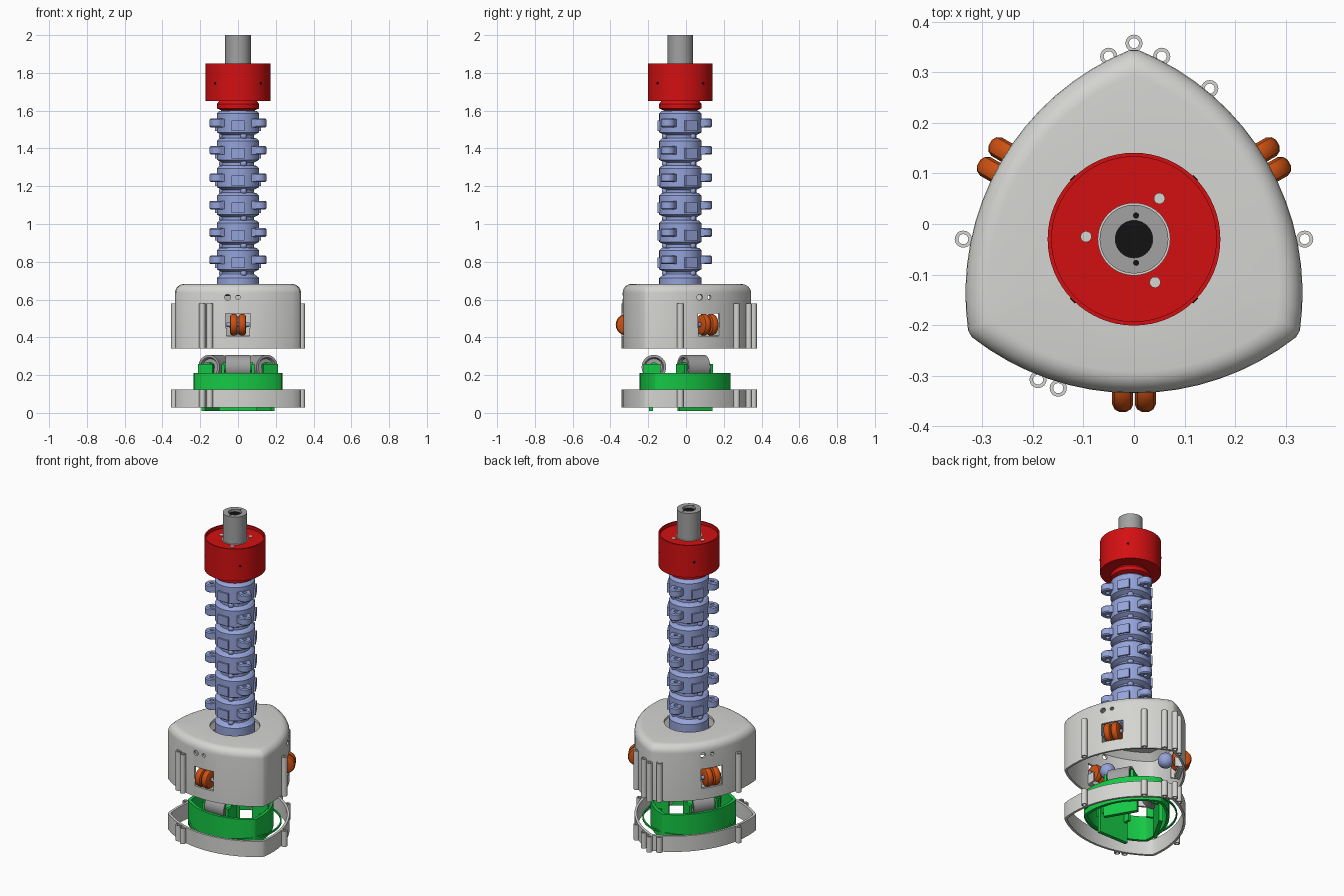
import bpy, bmesh, math
from mathutils import Matrix, Vector

if "Cube" in bpy.data.objects:
    bpy.data.objects.remove(bpy.data.objects["Cube"])

T = Matrix.Translation
AXIS = T((0, -0.03, 0))
LIE = Matrix.Rotation(math.pi / 2, 4, 'X')      # turns a z axis into a y axis
SIDES = (30, 150, 270)                          # middles of the curved sides
CORNERS = (90, 210, 330)
made = []


def material(name, r, g, b):
    m = bpy.data.materials.new(name)
    m.use_nodes = True
    m.diffuse_color = (r, g, b, 1)
    m.node_tree.nodes["Principled BSDF"].inputs["Base Color"].default_value = (r, g, b, 1)
    return m


SHELL = material("light_grey", 0.66, 0.66, 0.64)
METAL = material("mid_grey", 0.36, 0.36, 0.36)
RED = material("red", 0.65, 0.005, 0.006)
BLUE = material("soft_blue", 0.30, 0.37, 0.70)
ORANGE = material("orange", 0.60, 0.08, 0.006)
GREEN = material("green", 0.008, 0.58, 0.06)
BLACK = material("black", 0.006, 0.006, 0.006)


def finish(name, bm, mat):
    bmesh.ops.recalc_face_normals(bm, faces=bm.faces)
    mesh = bpy.data.meshes.new(name)
    bm.to_mesh(mesh)
    bm.free()
    mesh.materials.append(mat)
    ob = bpy.data.objects.new(name, mesh)
    bpy.context.collection.objects.link(ob)
    made.append(ob)
    return ob


def bridge(bm, rings, closed):
    """Join rings of points with quads; cap the ends unless closed."""
    loops = [[bm.verts.new(p) for p in r] for r in rings]
    pairs = list(zip(loops, loops[1:])) + ([(loops[-1], loops[0])] if closed else [])
    n = len(loops[0])
    for a, b in pairs:
        for i in range(n):
            j = (i + 1) % n
            bm.faces.new((a[i], a[j], b[j], b[i]))
    if not closed:
        bm.faces.new(loops[0])
        bm.faces.new(loops[-1])


def lathe(bm, profile, mx=AXIS, segs=32, closed=False):
    turn = [2 * math.pi * i / segs for i in range(segs)]
    bridge(bm, [[mx @ Vector((r * math.cos(t), r * math.sin(t), z)) for t in turn]
                for r, z in profile], closed)


def rod(bm, r, z0, z1, mx=AXIS, segs=20):
    lathe(bm, [(r, z0), (r, z1)], mx, segs)


def box(bm, size, mx):
    bmesh.ops.create_cube(bm, size=1, matrix=mx @ Matrix.Diagonal((*size, 1)))


def spot(deg, r, z):
    """Place on the axis circle: local x points outward, y along the circle."""
    return AXIS @ Matrix.Rotation(math.radians(deg), 4, 'Z') @ T((r, 0, z))


# Rounded three-sided outline made of three arcs
OUTLINE = []
for deg in SIDES:
    for i in range(17):
        t = 0.665 * (i / 8 - 1)
        OUTLINE.append(Matrix.Rotation(math.radians(deg), 3, 'Z')
                       @ Vector((0.52 * math.cos(t) - 0.215, 0.52 * math.sin(t), 0)))


def tri(scale, z):
    return [AXIS @ (p * scale + Vector((0, 0, z))) for p in OUTLINE]


def circle(r, z):
    return [AXIS @ (p.normalized() * r + Vector((0, 0, z))) for p in OUTLINE]


# Upper housing: open shell with a filleted top and a central opening
bm = bmesh.new()
fillet = [(1 - 0.14 * (1 - math.cos(a)), 0.635 + 0.047 * math.sin(a))
          for a in [math.pi / 2 * i / 6 for i in range(7)]]
bridge(bm, [tri(1, 0.34)] + [tri(*f) for f in fillet]
       + [circle(0.14, 0.682), circle(0.14, 0.667), tri(0.86, 0.667),
          tri(0.96, 0.63), tri(0.96, 0.34)], True)
housing = finish("upper_housing", bm, SHELL)

# Wheel windows and screw holes cut through the shell
bm = bmesh.new()
for deg in SIDES:
    box(bm, (0.1, 0.13, 0.12), spot(deg, 0.3, 0.467))
    for y, r in ((-0.055, 0.016), (0, 0.011)):
        rod(bm, r, -0.06, 0.06, spot(deg, 0.3, 0.612) @ T((0, y, 0))
            @ Matrix.Rotation(math.pi / 2, 4, 'Y'), 16)
cutter = finish("window_cutter", bm, SHELL)
made.remove(cutter)
cutter.hide_render = True
mod = housing.modifiers.new("windows", 'BOOLEAN')
mod.object = cutter
mod.solver = 'EXACT'
graph = bpy.context.evaluated_depsgraph_get()
cut_mesh = bpy.data.meshes.new_from_object(housing.evaluated_get(graph))
housing.modifiers.clear()
housing.data = cut_mesh
bpy.data.objects.remove(cutter)

# Lower ring
bm = bmesh.new()
bridge(bm, [tri(1, 0.028), tri(1, 0.125), tri(0.955, 0.125), tri(0.955, 0.028)], True)
finish("lower_ring", bm, SHELL)

# Screw bosses on both shells
BOSSES = [(0, 0.358), (-0.05, 0.332), (0.055, 0.332), (0.15, 0.268),
          (0.338, -0.03), (-0.338, -0.03), (-0.19, -0.308), (-0.15, -0.325)]
for name, z0, z1 in (("upper_bosses", 0.34, 0.58), ("lower_bosses", 0.028, 0.125)):
    bm = bmesh.new()
    for x, y in BOSSES:
        lathe(bm, [(0.017, z0), (0.017, z1), (0.01, z1), (0.01, z0)], T((x, y, 0)), 16, True)
    finish(name, bm, SHELL)

# Wheels: twin rounded tyres, blue hubs and small brackets
tyre = [(0.012, -0.021), (0.042, -0.021), (0.052, -0.016), (0.057, -0.007),
        (0.057, 0.007), (0.052, 0.016), (0.042, 0.021), (0.012, 0.021)]
tyres, hubs, brackets = bmesh.new(), bmesh.new(), bmesh.new()
for deg in SIDES:
    at = spot(deg, 0.285, 0.467)
    for y in (-0.0225, 0.0225):
        lathe(tyres, tyre, at @ T((0, y, 0)) @ LIE, 24)
    rod(hubs, 0.012, -0.06, 0.06, at @ LIE)
    bmesh.ops.create_uvsphere(hubs, u_segments=20, v_segments=12, radius=0.045,
                              matrix=spot(deg, 0.2, 0.46))
    box(brackets, (0.03, 0.13, 0.025), spot(deg, 0.275, 0.397))
    for y in (-0.066, 0.066):
        box(brackets, (0.06, 0.008, 0.06), spot(deg, 0.27, 0.42) @ T((0, y, 0)))
finish("wheels", tyres, ORANGE)
finish("wheel_hubs", hubs, BLUE)
finish("wheel_brackets", brackets, SHELL)

# Motors lying along each side, with recessed ends
motors, cradle = bmesh.new(), bmesh.new()
for deg in SIDES:
    at = spot(deg, 0.14, 0.242)
    lathe(motors, [(0.028, -0.05), (0.045, -0.05), (0.052, -0.065), (0.065, -0.065),
                   (0.065, 0.065), (0.052, 0.065), (0.045, 0.05), (0.028, 0.05)], at @ LIE)
    # Green cradle: axle, mounting plate and side arms
    rod(cradle, 0.025, -0.08, 0.08, at @ LIE)
    box(cradle, (0.022, 0.2, 0.17), spot(deg, 0.155, 0.095))
    for y in (-0.08, 0.08):
        box(cradle, (0.09, 0.016, 0.13), spot(deg, 0.15, 0.195) @ T((0, y, 0)))
finish("motors", motors, METAL)
bridge(cradle, [tri(0.705, 0.06), tri(0.705, 0.212), tri(0.65, 0.212), tri(0.65, 0.06)], True)
lathe(cradle, [(0.262, 0.09), (0.262, 0.1), (0.254, 0.1), (0.254, 0.09)], AXIS, 64, True)
finish("motor_cradle", cradle, GREEN)

# Spine: stacked segments with three eyelets and three small tabs each
spine = bmesh.new()
for k in range(6):
    z = 0.81 + 0.145 * k
    lathe(spine, [(0.085, -0.078), (0.085, -0.064), (0.112, -0.05), (0.112, 0.05),
                  (0.1, 0.062), (0.085, 0.066), (0.085, 0.07)], AXIS @ T((0, 0, z)), 40)
    for deg in CORNERS:
        lathe(spine, [(0.032, -0.023), (0.038, -0.017), (0.038, 0.017), (0.032, 0.023),
                      (0.012, 0.023), (0.012, -0.023)], spot(deg, 0.13, z), 20, True)
        for y in (-0.028, 0.028):
            box(spine, (0.08, 0.018, 0.042), spot(deg, 0.09, z) @ T((0, y, 0)))
    for deg in SIDES:
        box(spine, (0.06, 0.07, 0.055), spot(deg, 0.09, z - 0.015))
        bmesh.ops.create_uvsphere(spine, u_segments=12, v_segments=8, radius=0.018,
                                  matrix=spot(deg + 20, 0.085, z - 0.07))
lathe(spine, [(0.085, 0.62), (0.112, 0.63), (0.112, 0.715), (0.085, 0.735)], AXIS, 40)
finish("spine", spine, BLUE)

# Red collar with a shallow recess on top
bm = bmesh.new()
lathe(bm, [(0.085, 1.6), (0.112, 1.612), (0.112, 1.635), (0.1, 1.652), (0.171, 1.652),
           (0.171, 1.85), (0.163, 1.85), (0.163, 1.83), (0.05, 1.83)], AXIS, 64)
finish("collar", bm, RED)
bm = bmesh.new()
rod(bm, 0.072, 1.828, 1.833, AXIS, 40)
for deg in (58, 177, 296):
    rod(bm, 0.011, -0.002, 0.003, spot(deg, 0.095, 1.83))
finish("collar_hole_plates", bm, SHELL)
bm = bmesh.new()
for deg in (45, 135, 225, 315):
    rod(bm, 0.007, -0.002, 0.002, spot(deg, 0.171, 1.745) @ Matrix.Rotation(math.pi / 2, 4, 'Y'), 12)
finish("collar_screws", bm, BLACK)

# Top shaft: tube with a dark bore and two dark pins
bm = bmesh.new()
lathe(bm, [(0.068, 1.82), (0.068, 2.0), (0.037, 2.0), (0.037, 1.82)], AXIS, 40, True)
finish("top_shaft", bm, METAL)
bm = bmesh.new()
rod(bm, 0.037, 1.96, 1.985, AXIS, 32)
for deg in (85, 275):
    rod(bm, 0.006, -0.002, 0.0005, spot(deg, 0.047, 2.0), 12)
finish("shaft_bore", bm, BLACK)

# Smooth shading with sharp edges kept
for ob in bpy.context.selected_objects:
    ob.select_set(False)
for ob in made:
    ob.select_set(True)
bpy.context.view_layer.objects.active = housing
bpy.ops.object.shade_smooth_by_angle(angle=math.radians(30))
